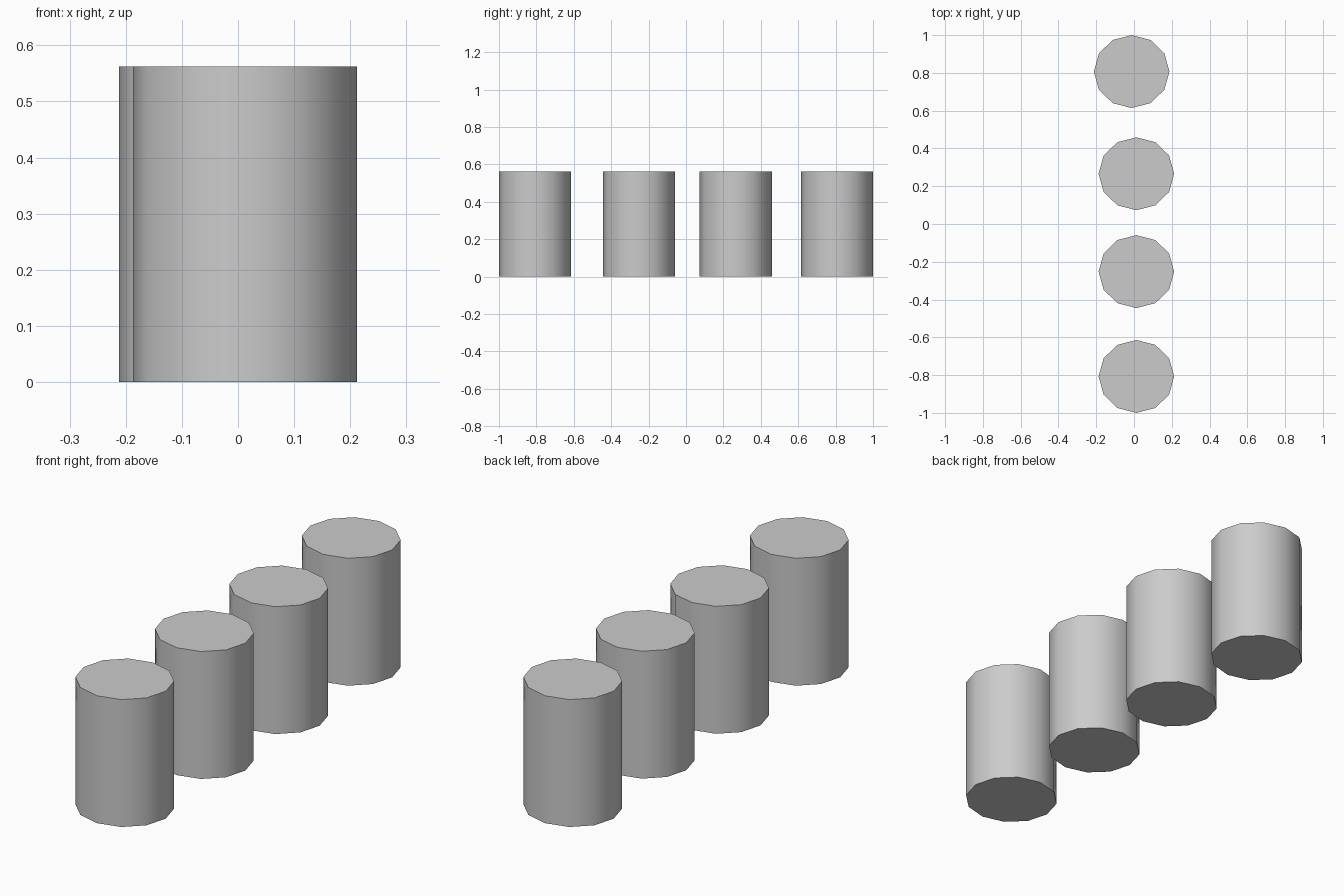
import bpy
import math

if "Cube" in bpy.data.objects:
    bpy.data.objects.remove(bpy.data.objects["Cube"])

SIDES = 12
RX, RY, HEIGHT = 0.2, 0.193, 0.562


def pillar(name, x, y):
    # Slightly oval twelve-sided post with corners on the x and y axes
    bpy.ops.mesh.primitive_cylinder_add(vertices=SIDES, radius=1, depth=HEIGHT,
                                        location=(x, y, HEIGHT / 2))
    obj = bpy.context.object
    obj.name = name
    obj.scale = (RX, RY, 1)
    bpy.ops.object.transform_apply(location=False, rotation=False, scale=True)
    # Smooth sides, crisp cap rims
    bpy.ops.object.shade_smooth_by_angle(angle=math.radians(40))


# Row of four posts, the rear one set slightly to the left
positions = [(0.0125, -0.807), (0.0125, -0.252), (0.0125, 0.266), (-0.0125, 0.807)]
for i, (x, y) in enumerate(positions, 1):
    pillar(f"post_{i}", x, y)
